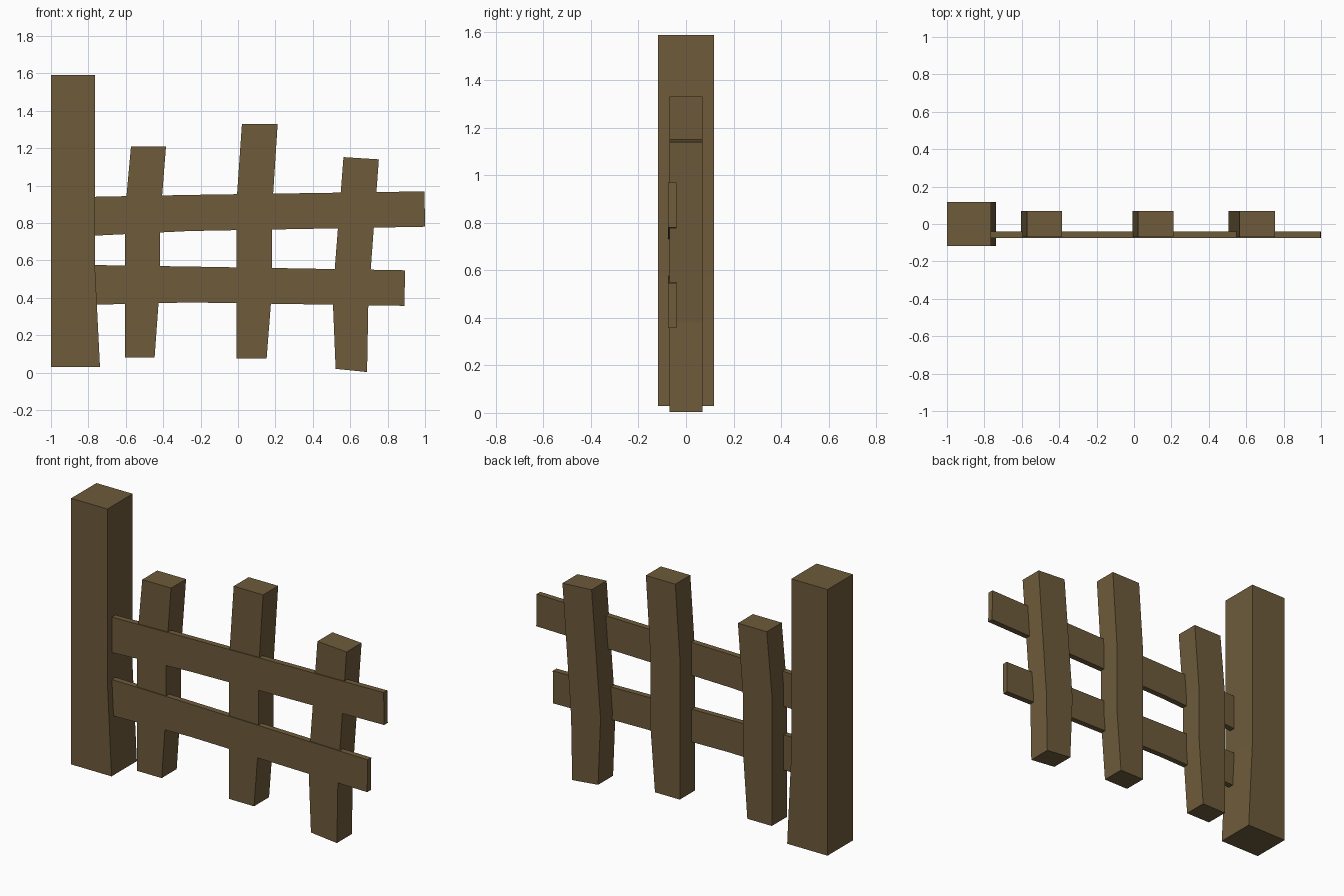
import bpy, bmesh

if "Cube" in bpy.data.objects:
    bpy.data.objects.remove(bpy.data.objects["Cube"])

wood = bpy.data.materials.new("brown_wood")
wood.diffuse_color = (0.155, 0.105, 0.044, 1)
wood.use_nodes = True
wood.node_tree.nodes["Principled BSDF"].inputs["Base Color"].default_value = wood.diffuse_color


def board(name, sections, y0, y1):
    """Loft a box-section board through (x, z) pairs: each section is one edge point and its opposite."""
    bm = bmesh.new()
    rings = [[bm.verts.new((x, y, z)) for (x, z), y in
              ((a, y0), (b, y0), (b, y1), (a, y1))] for a, b in sections]
    for lo, hi in zip(rings, rings[1:]):
        for i in range(4):
            j = (i + 1) % 4
            bm.faces.new((lo[i], lo[j], hi[j], hi[i]))
    bm.faces.new(rings[0][::-1])
    bm.faces.new(rings[-1])
    bmesh.ops.recalc_face_normals(bm, faces=bm.faces)
    mesh = bpy.data.meshes.new(name)
    bm.to_mesh(mesh)
    bm.free()
    mesh.materials.append(wood)
    bpy.context.collection.objects.link(bpy.data.objects.new(name, mesh))


# Tall end post, flared at the foot
board("end_post", [((-1, 0.03), (-0.738, 0.03)),
                   ((-1, 0.57), (-0.765, 0.57)),
                   ((-1, 1.59), (-0.765, 1.59))], -0.117, 0.117)

# Crooked pickets, bottom to top
pickets = {
    "picket_left": [((-0.605, 0.08), (-0.446, 0.08)),
                    ((-0.605, 0.48), (-0.417, 0.48)),
                    ((-0.605, 0.85), (-0.417, 0.80)),
                    ((-0.572, 1.21), (-0.385, 1.21))],
    "picket_middle": [((-0.008, 0.075), (0.153, 0.075)),
                      ((-0.008, 0.46), (0.183, 0.46)),
                      ((-0.008, 0.91), (0.183, 0.88)),
                      ((0.021, 1.33), (0.212, 1.33))],
    "picket_right": [((0.522, 0.02), (0.69, 0.003)),
                     ((0.506, 0.41), (0.697, 0.38)),
                     ((0.564, 1.152), (0.753, 1.14))],
}
for name, sections in pickets.items():
    board(name, sections, -0.07, 0.069)

# Thin horizontal rails, left to right
rails = {
    "upper_rail": [((-0.77, 0.732), (-0.77, 0.94)),
                   ((-0.26, 0.757), (-0.26, 0.95)),
                   ((1.0, 0.78), (0.997, 0.969))],
    "lower_rail": [((-0.77, 0.363), (-0.77, 0.575)),
                   ((-0.26, 0.375), (-0.26, 0.567)),
                   ((0.89, 0.357), (0.893, 0.547))],
}
for name, sections in rails.items():
    board(name, sections, -0.075, -0.041)
